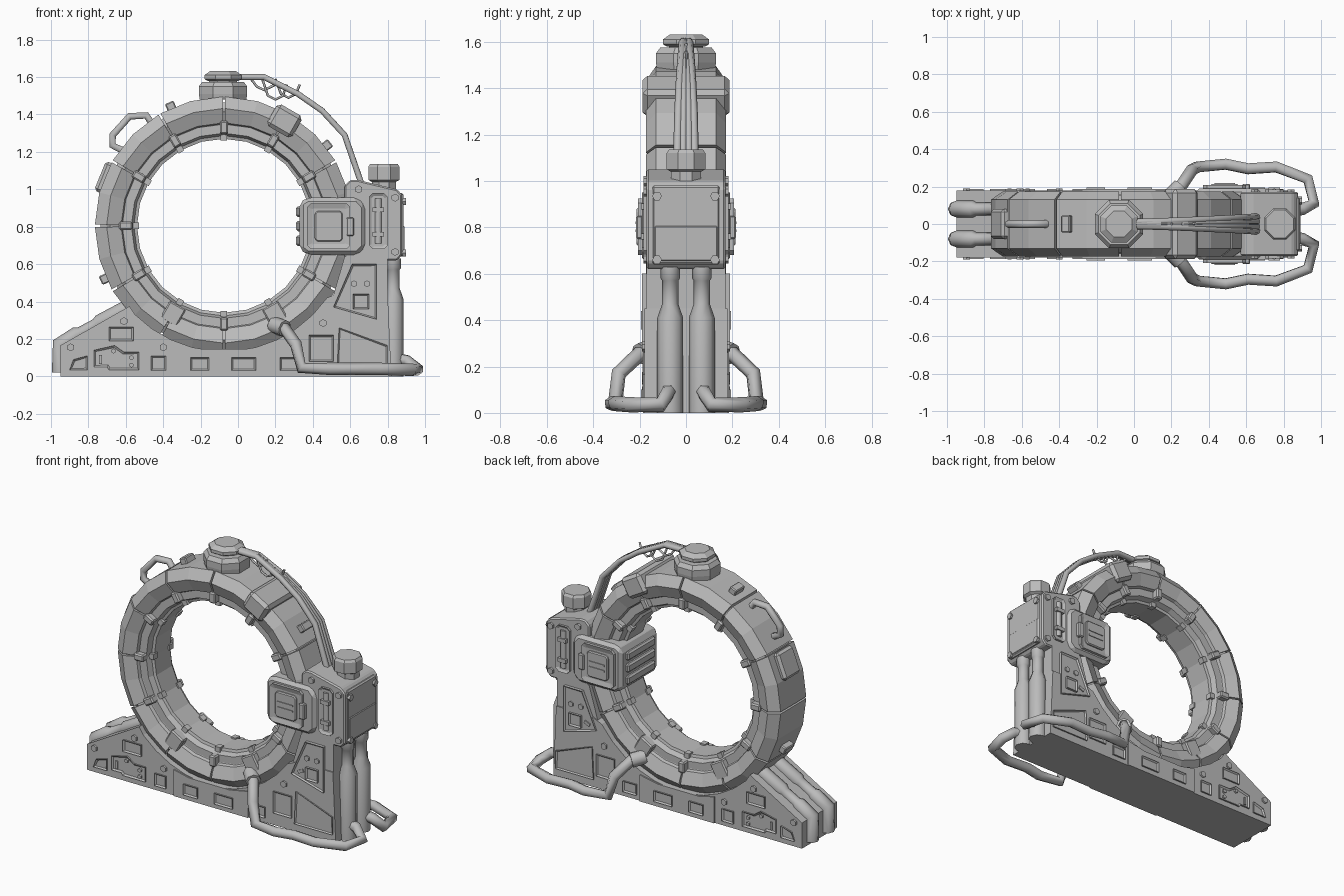
import bpy, bmesh
from math import cos, sin, pi, radians
from mathutils import Matrix, Vector

cube = bpy.data.objects.get("Cube")
if cube:
    bpy.data.objects.remove(cube, do_unlink=True)

grey = bpy.data.materials.new("plain grey")
grey.use_nodes = True
grey.diffuse_color = (0.5, 0.5, 0.5, 1)
grey.node_tree.nodes["Principled BSDF"].inputs["Base Color"].default_value = (0.5, 0.5, 0.5, 1)

CX, CZ = -0.075, 0.805   # ring centre
SIDE = 0.178             # half depth of the base


def add(name, mesh, mirror=False, bevel=0):
    mesh.materials.clear()
    mesh.materials.append(grey)
    ob = bpy.data.objects.new(name, mesh)
    bpy.context.scene.collection.objects.link(ob)
    if bevel:
        mod = ob.modifiers.new("chamfer", 'BEVEL')
        mod.width, mod.segments, mod.limit_method = bevel, 1, 'ANGLE'
    if mirror:
        mod = ob.modifiers.new("mirror", 'MIRROR')
        mod.use_axis = (False, True, False)
        mod.use_mirror_merge = False
    return ob


def finish(name, bm, **kw):
    bmesh.ops.recalc_face_normals(bm, faces=bm.faces[:])
    mesh = bpy.data.meshes.new(name)
    bm.to_mesh(mesh)
    bm.free()
    return add(name, mesh, **kw)


def prism(name, pts, y0, y1, inset=0, depth=0.009, **kw):
    """Extrude an x-z outline from y0 to y1, with an optional recess at y1."""
    bm = bmesh.new()
    a = [bm.verts.new((x, y0, z)) for x, z in pts]
    b = [bm.verts.new((x, y1, z)) for x, z in pts]
    bm.faces.new(a)
    front = bm.faces.new(b)
    for i in range(len(pts)):
        j = (i + 1) % len(pts)
        bm.faces.new((a[i], a[j], b[j], b[i]))
    bmesh.ops.recalc_face_normals(bm, faces=bm.faces[:])
    if inset:
        bmesh.ops.inset_region(bm, faces=[front], thickness=inset, depth=0)
        bmesh.ops.translate(bm, verts=front.verts[:], vec=(0, depth, 0))
    return finish(name, bm, **kw)


def rect(x0, x1, z0, z1, c=0):
    if not c:
        return [(x0, z0), (x1, z0), (x1, z1), (x0, z1)]
    return [(x0 + c, z0), (x1 - c, z0), (x1, z0 + c), (x1, z1 - c),
            (x1 - c, z1), (x0 + c, z1), (x0, z1 - c), (x0, z0 + c)]


def panel(name, pts, y=SIDE, height=0.009, inset=0.012):
    return prism(name, pts, -y + 0.005, -y - height, inset=inset, mirror=True)


def box(name, centre, size, turn=0, **kw):
    bm = bmesh.new()
    m = Matrix.Translation(centre) @ Matrix.Rotation(-turn, 4, 'Y') @ Matrix.Diagonal((*size, 1))
    bmesh.ops.create_cube(bm, size=1, matrix=m)
    return finish(name, bm, **kw)


def ring_box(name, deg, r0, r1, y0, y1, width, **kw):
    a, r = radians(deg), (r0 + r1) / 2
    return box(name, (CX + r * cos(a), (y0 + y1) / 2, CZ + r * sin(a)),
               (r1 - r0, y1 - y0, width), a, **kw)


def lathe(name, profile, a0, a1, steps, matrix=None, **kw):
    """Turn an (r, y) outline about the ring axis, or about z with a matrix."""
    full = abs(a1 - a0) > 359
    bm, loops = bmesh.new(), []
    for i in range(steps + (not full)):
        a = radians(a0 + (a1 - a0) * i / steps)
        loops.append([bm.verts.new((r * cos(a), y, r * sin(a))) for r, y in profile])
    n = len(profile)
    for i in range(steps):
        p, q = loops[i], loops[(i + 1) % len(loops)]
        for k in range(n):
            m = (k + 1) % n
            bm.faces.new((p[k], p[m], q[m], q[k]))
    if not full:
        bm.faces.new(loops[0])
        bm.faces.new(loops[-1])
    bmesh.ops.remove_doubles(bm, verts=bm.verts[:], dist=1e-5)
    bm.transform(matrix or Matrix.Translation((CX, 0, CZ)))
    return finish(name, bm, **kw)


def turned(name, profile, x):
    """Octagonal upright part from (radius, z) points."""
    m = Matrix.Translation((x, 0, 0)) @ Matrix.Rotation(pi / 2, 4, 'X')
    pts = [(0.0001, profile[0][1])] + profile + [(0.0001, profile[-1][1])]
    return lathe(name, pts, 22.5, 382.5, 8, m)


def pipe(name, pts, radius, sides=6, widths=None, **kw):
    cu = bpy.data.curves.new(name, 'CURVE')
    cu.dimensions, cu.bevel_depth, cu.bevel_resolution = '3D', radius, sides // 2 - 2
    cu.use_fill_caps = True
    s = cu.splines.new('POLY')
    s.points.add(len(pts) - 1)
    for i, p in enumerate(pts):
        s.points[i].co = (*p, 1)
        s.points[i].radius = widths[i] if widths else 1
    tmp = bpy.data.objects.new(name + "_path", cu)
    bpy.context.scene.collection.objects.link(tmp)
    mesh = bpy.data.meshes.new_from_object(tmp)
    bpy.data.objects.remove(tmp)
    return add(name, mesh, **kw)


def bolt(name, at, axis='Y', r=0.021, mirror=True):
    bm = bmesh.new()
    rot = Matrix.Rotation(pi / 2, 4, 'X' if axis == 'Y' else 'Y')
    bmesh.ops.create_cone(bm, cap_ends=True, segments=6, radius1=r, radius2=r, depth=0.024,
                          matrix=Matrix.Translation(at) @ rot)
    return finish(name, bm, mirror=mirror)


# Ring: stepped inner core and twelve outer shell segments with seams
half = [(0.66, 0.12), (0.61, 0.155), (0.54, 0.12), (0.495, 0.12), (0.482, 0.085), (0.465, 0.08)]
lathe("ring_core", half + [(r, -y) for r, y in reversed(half)], 0, 360, 24)
half = [(0.69, 0.13), (0.627, 0.173), (0.55, 0.142), (0.54, 0.11)]
shell = half + [(r, -y) for r, y in reversed(half)]
for i in range(12):
    lathe("ring_segment", shell, i * 30 + 0.5, i * 30 + 29.5, 2)
    big = i in (8, 10)
    ring_box("ring_clip", i * 30, 0.49, 0.6 if big else 0.56, -0.16, -0.1,
             0.1 if big else 0.045, mirror=True, bevel=0.008)
    ring_box("inner_stud", i * 30, 0.455, 0.5, -0.1, -0.06, 0.035, mirror=True)

# Fittings on the ring rim
ring_box("rim_clamp", 60, 0.58, 0.715, -0.187, 0.187, 0.155, bevel=0.02)
ring_box("rim_plate", 158, 0.66, 0.715, -0.08, 0.08, 0.17, bevel=0.015)
for deg in (38, 114, 204):
    ring_box("rim_block", deg, 0.66, 0.722, -0.045, 0.045, 0.05, bevel=0.006)
pipe("rim_handle", [(-.6, 0, 1.2), (-.672, 0, 1.235), (-.67, 0, 1.29), (-.58, 0, 1.39),
                    (-.49, 0, 1.395), (-.44, 0, 1.32)], 0.022)

# Top knob, cables and hanging wires
turned("knob_base", [(.135, 1.48), (.14, 1.51), (.14, 1.55), (.12, 1.575)], -.08)
turned("knob_neck", [(.08, 1.56), (.08, 1.6)], -.08)
turned("knob_cap", [(.09, 1.58), (.108, 1.59), (.108, 1.61), (.075, 1.632)], -.08)
for k in (-1.5, -.5, .5, 1.5):
    pipe("cable", [(-.02, k * .007, 1.6), (.14, k * .009, 1.6), (.32, k * .014, 1.51),
                   (.45, k * .018, 1.42), (.57, k * .022, 1.29), (.66, k * .026, 1.03)], 0.018)
for x, drop in ((.07, .05), (.13, .1), (.2, .09)):
    pipe("hanging_wire", [(x, 0, 1.59), (x + .03, .01, 1.6 - drop), (x + .07, .01, 1.58 - drop),
                          (x + .11, .005, 1.6 - drop), (x + .13, 0, 1.56)], 0.007)

# Base body, curved to cradle the ring
arc = [(CX + .672 * cos(radians(a)), CZ + .672 * sin(radians(a))) for a in range(225, 326, 10)]
prism("base", [(-.95, 0), (-.95, .165), (-.58, .375)] + arc + [(.55, .45), (.8, .45), (.82, 0)],
      -SIDE, SIDE)
prism("base_middle", [(-.33, 0)] + [(-.33, .17), (-.22, .145), (.07, .145), (.2, .17)] + [(.2, 0)],
      -SIDE - .008, SIDE + .008)

# Base panels and bolts on both faces
for x0, x1, z0, z1 in ((-.69, -.56, .19, .265), (-.465, -.385, .03, .11),
                       (.225, .32, .03, .1), (.38, .51, .08, .22)):
    panel("base_panel", rect(x0, x1, z0, z1))
for x0, x1 in ((-.255, -.155), (-.035, .095)):
    panel("middle_panel", rect(x0, x1, .03, .1), y=SIDE + .008)
panel("end_panel", [(-.9, .035), (-.805, .035), (-.805, .11), (-.88, .09)])
panel("switch_panel", [(-.77, .05), (-.7, .05), (-.69, .035), (-.53, .035), (-.53, .13),
                       (-.61, .13), (-.66, .165), (-.77, .14)])
for x, z in ((-.665, .135), (-.57, .1), (-.57, .06)):
    bolt("switch", (x, -SIDE, z), r=.013)
box("switch_bar", (-.735, -SIDE, .09), (.014, .018, .05), mirror=True)
for x, z in ((-.61, .295), (-.895, .155), (-.4, .155), (.455, .285)):
    bolt("base_bolt", (x, -SIDE, z))

# Twin rails over the sloping end
pipe("slope_rail", [(-.95, -.08, .02), (-.95, -.08, .17), (-.86, -.08, .222), (-.84, -.08, .232),
                    (-.76, -.08, .275), (-.74, -.08, .285), (-.58, -.08, .37)], 0.045, 8,
     [1, 1, 1, .75, .75, 1, 1], mirror=True)

# Column under the control tower
prism("column", [(.45, .1), (.8, .1), (.8, .64), (.57, .64), (.5, .4)], -.17, .17)
panel("column_panel", [(.51, .37), (.74, .305), (.74, .6), (.61, .6)], y=.17, height=.02)
panel("column_foot_panel", [(.53, .05), (.8, .05), (.8, .165), (.54, .26)], height=.008)
panel("screen", rect(.615, .7, .36, .44), y=.18, height=.015)
for x in (.62, .69):
    bolt("column_button", (x, -.178, .495), r=.018)
box("column_switch", (.575, -.178, .4), (.04, .02, .02), .4, mirror=True)
pipe("column_pipe", [(.83, -.068, z) for z in (.0, .41, .47, .57, .58, .63)], 0.056, 8,
     [1, 1, .62, .62, .75, .75], mirror=True)

# Control tower with bolted end plate and octagonal cap
prism("tower", [(.57, .62), (.85, .62), (.878, .65), (.878, .97), (.85, 1.0), (.64, 1.05), (.6, 1.05),
                (.57, 1.02)], -.17, .17, bevel=.008)
box("tower_plate", (.87, 0, .81), (.028, .29, .34), bevel=.008)
box("tower_end_lip", (.884, 0, .73), (.01, .27, .15), bevel=.004)
panel("tower_slot", rect(.7, .8, .68, .98, .02), y=.17, height=.014, inset=.016)
pipe("slot_rod", [(.75, -.17, .71), (.75, -.17, .95)], 0.02, 8, mirror=True)
for z in (.76, .89):
    box("slot_collar", (.75, -.172, z), (.06, .045, .025), mirror=True)
for x, z in ((.645, 1.0), (.84, .955), (.84, .665)):
    bolt("tower_bolt", (x, -.172, z))
for z in (.66, .935):
    bolt("tower_end_bolt", (.885, -.125, z), axis='X')
turned("tower_cap", [(.07, .98), (.07, 1.04), (.09, 1.05), (.09, 1.12), (.08, 1.135)], .78)

# Clamp housing around the ring
prism("clamp_housing", [(.33, .68), (.37, .65), (.64, .65), (.68, .69), (.68, .91), (.64, .955),
                        (.37, .955), (.33, .93)], -.19, .19, bevel=.02)
panel("clamp_lid", rect(.37, .6, .68, .925, .02), y=.19, height=.018, inset=.03)
prism("clamp_hatch", rect(.41, .56, .72, .885, .015), -.19, -.213, mirror=True, bevel=.006)
for z in (.785, .82):
    box("hatch_slot", (.485, -.214, z), (.11, .008, .01), mirror=True)
box("clamp_latch", (.6, -.2, .8), (.04, .03, .1), mirror=True, bevel=.006)
for z in (.725, .803, .88):
    box("clamp_rib", (.33, 0, z), (.04, .28, .055), bevel=.01)

# Bent guard pipes on both sides of the base
pipe("guard_pipe", [(.2, -.15, .27), (.25, -.2, .255), (.31, -.29, .17), (.34, -.305, .045),
                    (.49, -.32, .04), (.61, -.295, .04), (.76, -.305, .04), (.93, -.24, .035),
                    (.963, -.11, .035), (.9, -.08, .085), (.82, -.07, .1)], 0.033, mirror=True)
pipe("guard_socket", [(.19, -.14, .275), (.25, -.2, .255)], 0.046, 8, mirror=True)
